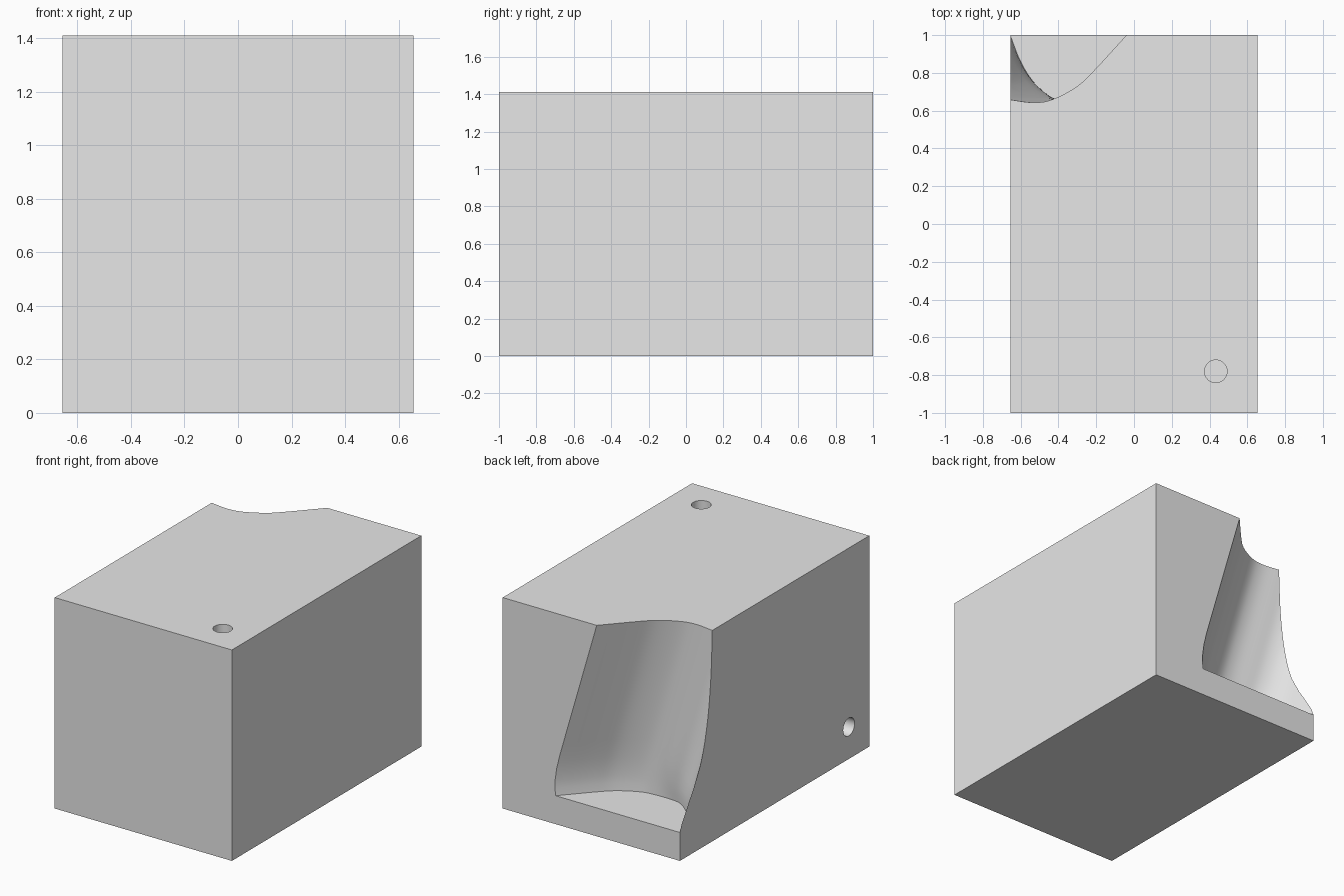
import bpy, bmesh, math
from mathutils import Vector

if "Cube" in bpy.data.objects:
    bpy.data.objects.remove(bpy.data.objects["Cube"])

W, D, H = 1.31, 2.0, 1.41
FLOOR = 0.19

grey = bpy.data.materials.new("plain grey")
grey.use_nodes = True
grey.diffuse_color = (0.8, 0.8, 0.8, 1)
grey.node_tree.nodes["Principled BSDF"].inputs["Base Color"].default_value = (0.8, 0.8, 0.8, 1)


def make_object(name, bm):
    bmesh.ops.recalc_face_normals(bm, faces=bm.faces)
    mesh = bpy.data.meshes.new(name)
    bm.to_mesh(mesh)
    bm.free()
    mesh.materials.append(grey)
    obj = bpy.data.objects.new(name, mesh)
    bpy.context.collection.objects.link(obj)
    return obj


def smooth_path(points, steps=5):
    """Catmull-Rom curve through the points."""
    p = [Vector(q) for q in points]
    p = [2 * p[0] - p[1]] + p + [2 * p[-1] - p[-2]]
    out = []
    for a, b, c, d in zip(p, p[1:], p[2:], p[3:]):
        for i in range(steps):
            t = i / steps
            out.append(0.5 * (2 * b + (c - a) * t + (2 * a - 5 * b + 4 * c - d) * t * t
                              + (3 * b - a - 3 * c + d) * t ** 3))
    return out + [p[-2]]


def interpolate(table, z):
    for (z0, v0), (z1, v1) in zip(table, table[1:]):
        if z <= z1:
            return v0 + (v1 - v0) * (z - z0) / (z1 - z0)
    return table[-1][1]


def cylinder(name, start, end, radius):
    start, end = Vector(start), Vector(end)
    bm = bmesh.new()
    bmesh.ops.create_cone(bm, cap_ends=True, segments=40, radius1=radius,
                          radius2=radius, depth=(end - start).length)
    turn = (end - start).to_track_quat('Z', 'Y').to_matrix()
    bmesh.ops.rotate(bm, verts=bm.verts, matrix=turn)
    bmesh.ops.translate(bm, verts=bm.verts, vec=(start + end) / 2)
    return make_object(name, bm)


# Main block
bm = bmesh.new()
bmesh.ops.create_cube(bm, size=1)
bmesh.ops.scale(bm, verts=bm.verts, vec=(W, D, H))
bmesh.ops.translate(bm, verts=bm.verts, vec=(0, 0, H / 2))
block = make_object("block", bm)

# Corner scoop: a curved section that leans sideways as it rises
right_side = [(-.53, .643), (-.43, .66), (-.3, .73), (-.2, .825), (-.04, 1), (.1, 1.15)]
upper = smooth_path([(-1.06, 1.12), (-.99, .95), (-.905, .787), (-.835, .715),
                     (-.752, .675), (-.655, .658)] + right_side)
lower = smooth_path([(-1.0, 1.12), (-.959, 1.0), (-.904, .86), (-.834, .75),
                     (-.734, .665), (-.655, .643)] + right_side)
lean = [(FLOOR, .304), (.24, .309), (.29, .308), (.37, .297), (.466, .274), (H, 0), (1.5, -.026)]
spread = [(FLOOR, 1), (.29, .5), (.4, .15), (.55, 0), (1.5, 0)]
levels = [FLOOR, .24, .29, .33, .37, .42, .466, .55, .7, .9, 1.1, 1.25, 1.5]

bm = bmesh.new()
rings = []
for z in levels:
    shift, w = interpolate(lean, z), interpolate(spread, z)
    line = [a.lerp(b, w) for a, b in zip(upper, lower)]
    line = line + [Vector((line[-1].x, 1.3)), Vector((line[0].x, 1.3))]
    rings.append([bm.verts.new((v.x + shift, v.y, z)) for v in line])
for r0, r1 in zip(rings, rings[1:]):
    for i in range(len(r0)):
        j = (i + 1) % len(r0)
        bm.faces.new((r0[i], r0[j], r1[j], r1[i]))
bm.faces.new(rings[0])
bm.faces.new(rings[-1])
scoop = make_object("scoop_cutter", bm)

# Top and side bores
top_bore = cylinder("top_bore_cutter", (.433, -.78, .145), (.433, -.78, 1.6), .06)
side_bore = cylinder("side_bore_cutter", (-.8, -.785, .214), (.433, -.785, .214), .06)

# Cut everything out of the block
bpy.ops.object.select_all(action='DESELECT')
block.select_set(True)
bpy.context.view_layer.objects.active = block
for cutter in (scoop, top_bore, side_bore):
    cutter.hide_render = True
    mod = block.modifiers.new("cut", 'BOOLEAN')
    mod.operation = 'DIFFERENCE'
    mod.solver = 'EXACT'
    mod.object = cutter
    bpy.ops.object.modifier_apply(modifier=mod.name)
    bpy.data.objects.remove(cutter)

bpy.ops.object.shade_smooth_by_angle(angle=math.radians(30))
